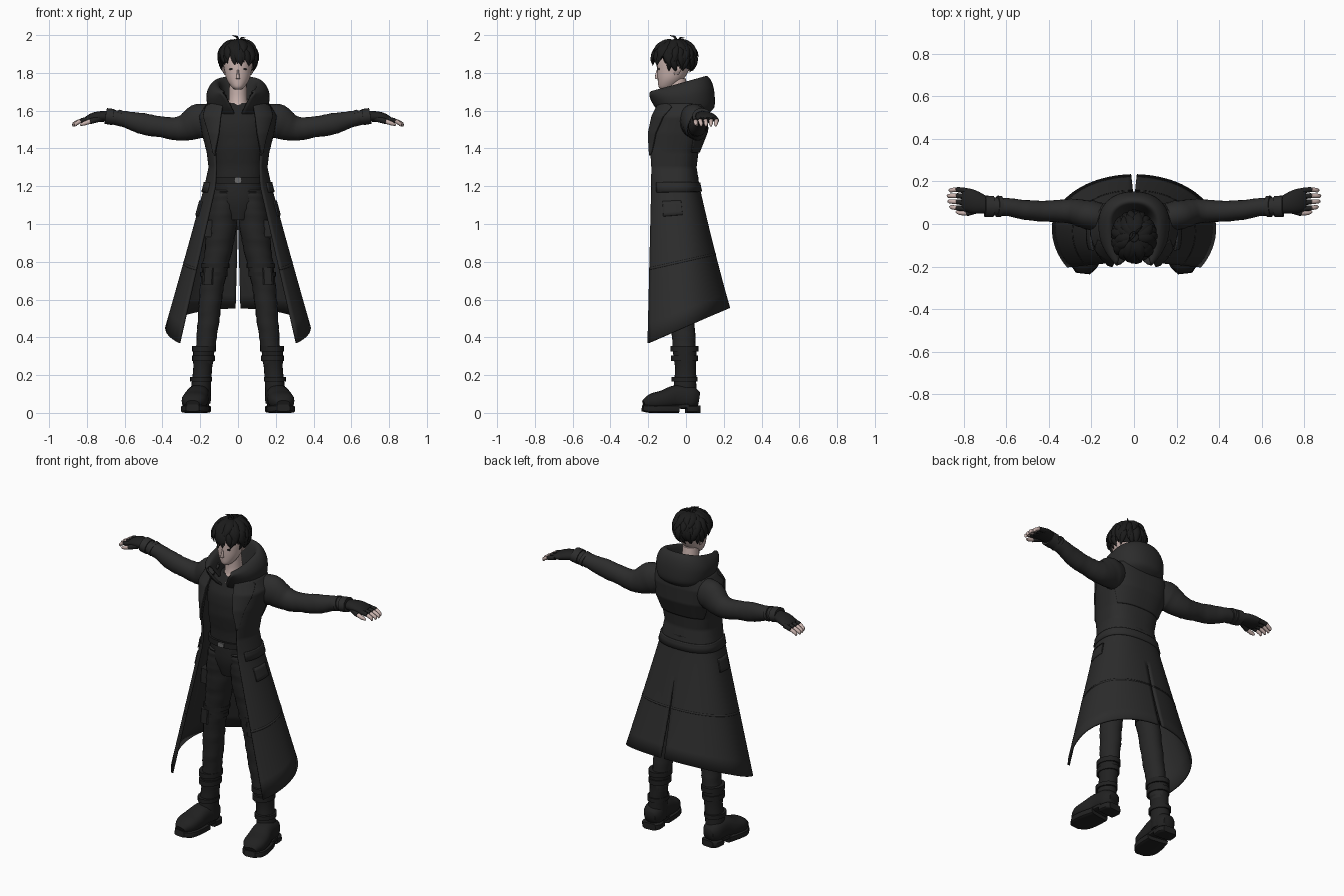
import bpy, bmesh, math, random
from mathutils import Vector

random.seed(4)
cube = bpy.data.objects.get("Cube")
if cube:
    bpy.data.objects.remove(cube, do_unlink=True)


def material(name, r, g, b):
    m = bpy.data.materials.new(name)
    m.use_nodes = True
    m.diffuse_color = (r, g, b, 1)
    node = m.node_tree.nodes["Principled BSDF"]
    node.inputs["Base Color"].default_value = (r, g, b, 1)
    node.inputs["Roughness"].default_value = 0.8
    return m


COAT = material("coat charcoal", .025, .025, .025)
CLOTH = material("trouser black", .02, .02, .02)
SHIRT = material("shirt black", .018, .018, .018)
BOOT = material("boot black", .015, .015, .015)
HAIR = material("hair black", .011, .011, .011)
SKIN = material("skin", .6, .46, .43)
METAL = material("dull metal", .15, .15, .15)


def loft(name, parts, mat, closed=True, mirror=False, thick=0, angle=50):
    """Skin each list of rings in parts; closed rings are capped."""
    bm = bmesh.new()
    for rings in parts:
        rows = [[bm.verts.new(p) for p in ring] for ring in rings]
        n = len(rows[0])
        for a, b in zip(rows, rows[1:]):
            for i in range(n if closed else n - 1):
                j = (i + 1) % n
                bm.faces.new((a[i], a[j], b[j], b[i]))
        if closed:
            bm.faces.new(rows[0][::-1])
            bm.faces.new(rows[-1])
    bmesh.ops.recalc_face_normals(bm, faces=bm.faces)
    mesh = bpy.data.meshes.new(name)
    bm.to_mesh(mesh)
    bm.free()
    ob = bpy.data.objects.new(name, mesh)
    bpy.context.collection.objects.link(ob)
    mesh.materials.append(mat)
    if mirror:
        ob.modifiers.new("mirror", 'MIRROR')
    if thick:
        s = ob.modifiers.new("thickness", 'SOLIDIFY')
        s.thickness, s.offset = thick, 0
    bpy.ops.object.select_all(action='DESELECT')
    ob.select_set(True)
    bpy.context.view_layer.objects.active = ob
    bpy.ops.object.shade_smooth_by_angle(angle=math.radians(angle))
    return ob


def smooth(pts, k):
    """Catmull-Rom interpolation of tuples."""
    out = []
    for i in range(len(pts) - 1):
        p0, p1, p2, p3 = (pts[max(0, min(len(pts) - 1, i + d))] for d in (-1, 0, 1, 2))
        for s in range(k):
            t = s / k
            out.append(tuple(.5 * (2*b + (c - a)*t + (2*a - 5*b + 4*c - d)*t*t + (3*b - a - 3*c + d)*t**3)
                             for a, b, c, d in zip(p0, p1, p2, p3)))
    return out + [pts[-1]]


def tube(pts, axis=None, n=16, k=3, power=1, ripple=0, ref=None):
    """Rings along a path of (x, y, z, half size, half size)."""
    pts = smooth(pts, k)
    c = [Vector(p[:3]) for p in pts]
    whole = (c[-1] - c[0]).normalized()
    ref = ref or Vector((0, 0, 1) if abs(whole.y) > .8 else (0, 1, 0))
    rings = []
    for i, p in enumerate(pts):
        d = Vector(axis) if axis else (c[min(i + 1, len(c) - 1)] - c[max(i - 1, 0)]).normalized()
        u = ref.cross(d).normalized()
        v = d.cross(u)
        ring = []
        for j in range(n):
            a = math.tau * j / n
            co, si = (math.copysign(abs(f(a)) ** power, f(a)) for f in (math.cos, math.sin))
            w = 1 + ripple * math.sin(i * 2.1 + 1.5 * math.sin(a + i))
            ring.append(c[i] + u * co * p[3] * w + v * si * p[4] * w)
        rings.append(ring)
    return rings


Z = (0, 0, 1)

# Coat cross-sections: half width, front opening, front y, middle y, back y, z, hem slope, roundness
COAT_ROWS = [(.09, .06, -.10, 0, .07, 1.68, 0, .8), (.165, .08, -.14, 0, .10, 1.63, 0, .8),
             (.20, .09, -.17, -.01, .105, 1.57, 0, .8), (.185, .10, -.19, -.02, .10, 1.48, 0, .8),
             (.16, .12, -.185, -.04, .06, 1.38, 0, .8), (.15, .115, -.18, -.05, .05, 1.3, 0, .8),
             (.172, .12, -.18, -.05, .065, 1.2, 0, .85), (.38, .31, -.2, -.02, .228, .37, .43, 1)]
HOOD_ROWS = [(.13, .02, -.13, 0, .11, 1.585, 0, .9), (.155, .035, -.16, 0, .145, 1.62, 0, .9),
             (.162, .06, -.185, 0, .145, 1.665, .1, .9), (.145, .08, -.19, 0, .13, 1.69, .2, .9),
             (.115, .075, -.175, 0, .105, 1.7, .28, .9), (.095, .07, -.15, 0, .085, 1.68, .25, .9),
             (.075, .05, -.11, 0, .06, 1.62, 0, .9)]


def shell_point(rows, t, u, off):
    i = min(int(t), len(rows) - 2)
    f = t - i
    w, fr, yf, yc, yb, z, slope, e = (a + (b - a) * f for a, b in zip(rows[i], rows[i + 1]))
    w, yf, yb = w + off, yf - off, yb + off
    a0 = math.acos((fr / w) ** (1 / e))
    a = -a0 + u * (a0 + math.pi / 2)
    x = w * max(0, math.cos(a)) ** e
    s = abs(math.sin(a)) ** e
    y = yc + (yb - yc) * s if a > 0 else yc + (yf - yc) * s / math.sin(a0) ** e
    if rows is COAT_ROWS and t > 6.25:          # back vent
        x = max(x, .013 * (t - 6.25) / .75)
    return Vector((x, y, z + slope * (y - yf)))


def shell(name, rows, t0, t1, mat, u0=lambda q: 0, u1=lambda q: 1, off=0, thick=.012, nt=36, nu=28):
    grid = []
    for i in range(nt + 1):
        q = i / nt
        a, b = u0(q), u1(q)
        grid.append([shell_point(rows, t0 + (t1 - t0) * q, a + (b - a) * j / nu, off) for j in range(nu + 1)])
    return loft(name, [grid], mat, closed=False, mirror=True, thick=thick)


# Long coat, its trims and hood
shell("long_coat", COAT_ROWS, 0, 7, COAT, nt=56)
shell("lapels", COAT_ROWS, .8, 4.2, COAT, u1=lambda q: .02 + .3 * (1 - q) ** .8 * min(1, q * 5 + .5), off=.009, thick=.008)
shell("back_yoke", COAT_ROWS, 1, 4, COAT, u0=lambda q: .5 + .1 * q, off=.008, thick=.01)
shell("coat_waist_band", COAT_ROWS, 5.8, 6.04, COAT, u0=lambda q: .12, off=.008, thick=.012, nt=4)
shell("pocket_flaps", COAT_ROWS, 6.1, 6.2, COAT, u0=lambda q: .2, u1=lambda q: .4, off=.008, thick=.01, nt=4)
shell("skirt_seam", COAT_ROWS, 6.52, 6.535, COAT, off=.003, thick=.008, nt=2)
shell("hood", smooth(HOOD_ROWS, 4), 0, 24, COAT, thick=.01, nt=30)

# Shirt, hips and belt
loft("shirt", [tube([(0, -.05, 1.17, .13, .1), (0, -.055, 1.3, .13, .1), (0, -.055, 1.42, .14, .115),
                     (0, -.045, 1.53, .145, .115), (0, -.03, 1.6, .12, .09), (0, -.03, 1.64, .07, .065)],
                    Z, 28, 5, .85, .012)], SHIRT)
loft("hips", [tube([(0, -.05, 1.22, .132, .105), (0, -.05, 1.12, .135, .1), (0, -.045, 1.02, .07, .075)], Z, 24)], CLOTH)
loft("belt", [tube([(0, -.05, 1.215, .14, .115), (0, -.05, 1.25, .14, .115)], Z, 28, 1, .85)], BOOT)
loft("belt_buckle", [tube([(0, -.172, 1.232, .02, .014), (0, -.16, 1.232, .02, .014)], None, 12, 1, .4)], METAL)

# Legs with creased trousers
LEG = [(.065, -.05, 1.18, .07, .095), (.076, -.05, 1.1, .076, .095), (.09, -.045, .95, .077, .085),
       (.115, -.035, .8, .07, .075), (.14, -.03, .65, .062, .068), (.155, -.02, .5, .058, .065),
       (.17, -.01, .36, .052, .06), (.185, 0, .22, .045, .052)]
loft("trouser_legs", [tube(LEG, Z, 20, 7, 1, .03)], CLOTH, mirror=True)
straps = [(.128, -.032, .735, .073), (.121, -.034, .78, .076)]
loft("thigh_straps", [tube([(x, y, z - .012, r, r), (x, y, z + .012, r, r)], Z, 20, 1) for x, y, z, r in straps],
     BOOT, mirror=True)
loft("thigh_pouches", [tube([(.16, -.06, z, .03, .05), (.155, -.06, z + .09, .03, .05)], Z, 16, 1, .45)
                       for z in (.68, .93)], CLOTH, mirror=True, angle=30)

# Boots: shaft, buckled cuffs, foot and split sole
loft("boot_shafts", [tube([(.2, 0, .05, .055, .06), (.195, -.005, .14, .052, .06), (.187, -.002, .24, .05, .056),
                           (.18, -.008, .34, .058, .066)], Z, 20, 4, 1, .015)], BOOT, mirror=True)
loft("boot_cuffs", [tube([(x, -.008, z, r, r + .012), (x, -.008, z + h, r, r + .012)], Z, 20, 1)
                    for x, z, h, r in ((.18, .325, .03, .063), (.183, .275, .03, .06), (.195, .165, .025, .058))],
     BOOT, mirror=True, angle=30)
loft("boot_feet", [tube([(.2, .068, .075, .035, .035), (.203, .03, .08, .058, .06), (.212, -.05, .085, .06, .062),
                         (.225, -.12, .07, .068, .05), (.234, -.18, .06, .064, .042), (.24, -.222, .045, .035, .022)],
                        None, 20, 4, .8)], BOOT, mirror=True)
loft("boot_soles", [tube([(.2, .074, .02, .04, .02), (.202, .05, .02, .06, .02), (.207, 0, .02, .06, .02)], None, 16, 2, .4),
                    tube([(.207, .01, .036, .056, .012), (.215, -.06, .034, .06, .012)], None, 16, 1, .4),
                    tube([(.213, -.045, .021, .065, .021), (.226, -.13, .021, .074, .021), (.235, -.19, .021, .066, .021),
                          (.24, -.23, .026, .035, .018)], None, 16, 3, .4)], BOOT, mirror=True, angle=35)

# Sleeves and cuffs
loft("sleeves", [tube([(.13, .02, 1.545, .07, .065), (.2, .04, 1.545, .092, .07), (.3, .06, 1.506, .066, .058),
                       (.4, .06, 1.513, .055, .05), (.5, .065, 1.53, .056, .047), (.6, .08, 1.555, .043, .042),
                       (.7, .082, 1.572, .036, .044)], None, 20, 6, 1, .02)], COAT, mirror=True)
loft("sleeve_cuffs", [tube([(x, .082, z, .043, .05), (x + w, .083, z + .006, .042, .05)], None, 20, 1)
                      for x, z, w in ((.625, 1.56, .018), (.66, 1.566, .04))], COAT, mirror=True, angle=30)

# Fingerless gloves, fingers and thumb
palm = tube([(.69, .085, 1.57, .028, .038), (.74, .1, 1.568, .028, .052), (.78, .112, 1.56, .023, .055),
             (.805, .115, 1.552, .014, .05)], None, 16, 3)
glove, tips = [palm], []
for j in range(4):
    base, mid = (.785, .072 + .028 * j, 1.556), (.832, .075 + .029 * j, 1.547)
    tip = (.872 - .008 * abs(j - 1.7), .08 + .026 * j, 1.518)
    glove.append(tube([base + (.014, .014), mid + (.0125, .0125)], None, 10, 2))
    tips.append(tube([mid + (.011, .011), tip[:2] + (1.53, .01, .01), tip + (.005, .005)], None, 10, 2))
glove.append(tube([(.73, .07, 1.56, .018, .018), (.785, .05, 1.542, .014, .014)], None, 10, 2))
tips.append(tube([(.78, .052, 1.544, .012, .012), (.815, .052, 1.532, .011, .011), (.835, .058, 1.524, .005, .005)],
                 None, 10, 2))
loft("gloves", glove, BOOT, mirror=True)
loft("fingers", tips, SKIN, mirror=True)

# Head, neck and face
loft("head", [tube([(0, -.11, 1.712, .016, .022), (0, -.1, 1.727, .036, .045), (0, -.082, 1.765, .06, .068),
                    (0, -.07, 1.81, .072, .083), (0, -.06, 1.87, .08, .092), (0, -.06, 1.93, .065, .08),
                    (0, -.06, 1.96, .02, .03)], Z, 24, 4)], SKIN)
loft("neck", [tube([(0, -.045, 1.6, .065, .075), (0, -.04, 1.65, .05, .055), (0, -.05, 1.77, .046, .05)], Z, 20)], SKIN)
loft("nose", [tube([(0, -.145, 1.768, .011, .01), (0, -.155, 1.774, .009, .01), (0, -.15, 1.815, .005, .006)], Z, 8)], SKIN)
loft("ears", [tube([(.066, -.05, 1.79, .006, .012), (.077, -.045, 1.815, .009, .02), (.079, -.045, 1.835, .006, .012)],
                   Z, 10)], SKIN, mirror=True)
loft("eyes", [tube([(.032, -.146, 1.82, .015, .006), (.032, -.139, 1.82, .015, .006)], None, 10, 1)], HAIR, mirror=True)
loft("mouth", [tube([(0, -.144, 1.745, .013, .0015), (0, -.137, 1.745, .013, .0015)], None, 8, 1)], HAIR)

# Hair: scalp cap and layered locks falling from the crown
CROWN = Vector((0, -.06, 1.88))


def scalp(az, el, grow):
    c = math.cos(el)
    return CROWN + Vector((.098 * c * math.sin(az), -.113 * c * math.cos(az), .096 * math.sin(el))) * grow


def lock(az, e0, e1, width, lift, swirl):
    pts = []
    for i in range(5):
        q = i / 4
        p = scalp(az + swirl * q * q, e0 + (e1 - e0) * q, .93 + lift * q)
        r = width * (1 - q) ** .6 * min(1, .6 + q) + .0015
        pts.append((*p, r * .5, r))
    return tube(pts, None, 8, 2, 1, 0, Vector((math.cos(az), math.sin(az), 0)))


cap = []
for i in range(9):
    ring = []
    for j in range(24):
        az = math.tau * j / 24
        low = -.2 - .55 * (1 - math.cos(az)) / 2 if math.cos(az) < .6 else .25
        ring.append(scalp(az, 1.5 + (low - 1.5) * i / 8, .95))
    cap.append(ring)
loft("scalp_hair", [cap], HAIR)
locks = []
for start, end, count, width in ((1.35, .3, 13, .034), (1.0, -.1, 19, .03), (.6, -.45, 23, .026), (.2, -.7, 20, .022)):
    for j in range(count):
        az = math.tau * (j + random.uniform(-.3, .3)) / count
        front = math.cos(az)
        if start < .3 and front > .35:
            continue
        drop = .15 * front if end < -.4 else -.1 * front
        locks.append(lock(az, start, end + drop + random.uniform(-.12, .1), width * random.uniform(.85, 1.2),
                          random.uniform(.1, .2), random.uniform(-.3, .3)))
locks.append(tube([(.0, -.05, 1.965, .008, .008), (-.005, -.06, 1.99, .006, .006), (-.03, -.085, 1.998, .0015, .0015)], None, 8))
locks.append(tube([(.01, -.04, 1.965, .008, .008), (.02, -.03, 1.985, .005, .005), (.04, -.01, 1.985, .0015, .0015)], None, 8))
loft("hair_locks", locks, HAIR)
